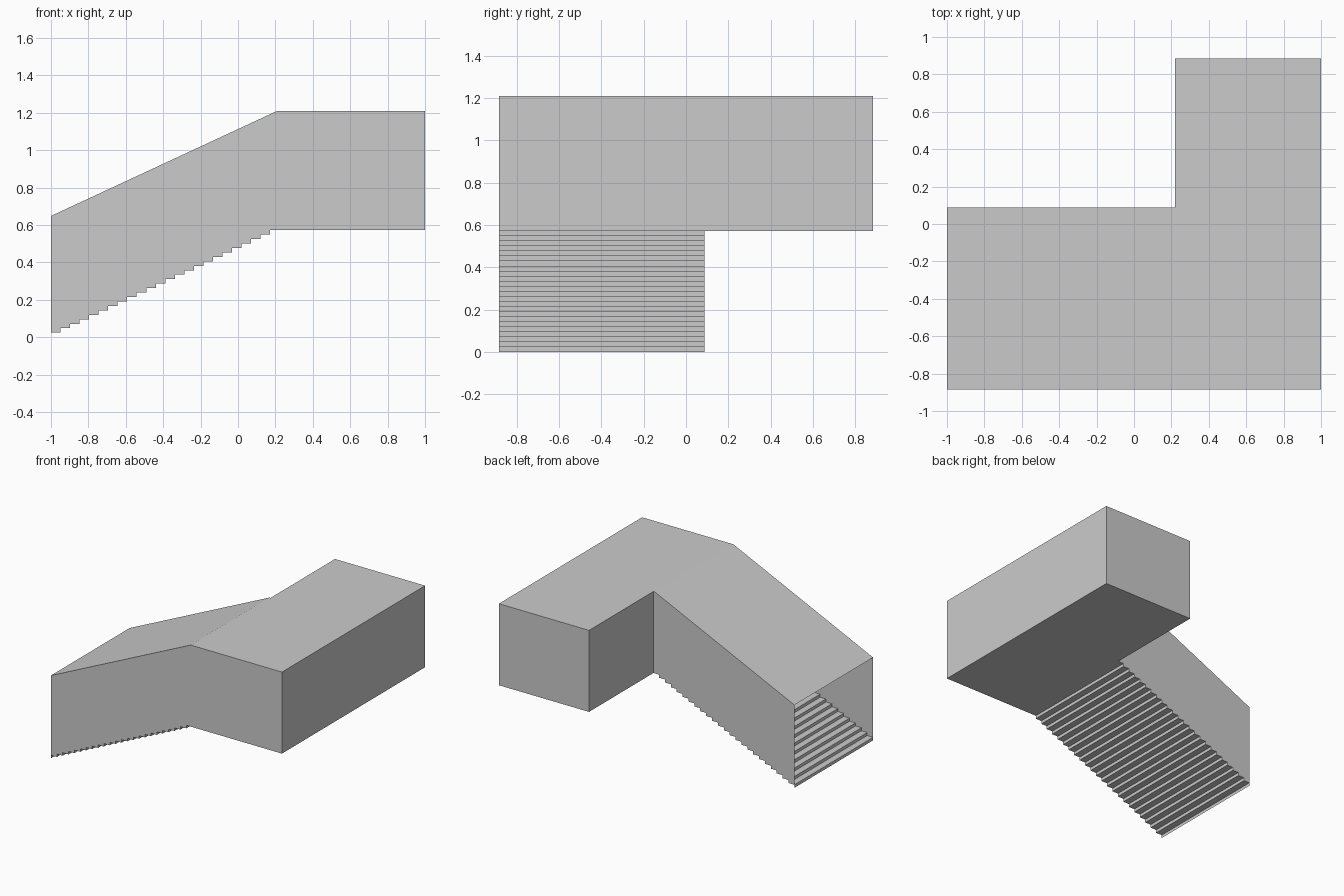
import bpy
import bmesh
from mathutils import Vector

if "Cube" in bpy.data.objects:
    bpy.data.objects.remove(bpy.data.objects["Cube"])

# Main dimensions
X0, X1 = -1.0, 1.0            # open stair end, far landing wall
Y0, YM, Y1 = -0.885, 0.088, 0.885
XL = 0.22                     # inner corner of the landing
XB = 0.21                     # roof crease
XS = 0.172                    # top of the stairs
ZF, ZT, ZE = 0.572, 1.21, 0.648   # landing floor, roof, low end of roof
RISERS = 24
rise, run = ZF / RISERS, (XS - X0) / (RISERS - 1)


def sheet(name, polygons, facing=None):
    """Thin surface from polygons; facing gives the wanted normal of each."""
    bm = bmesh.new()
    for i, poly in enumerate(polygons):
        f = bm.faces.new([bm.verts.new(p) for p in poly])
        f.normal_update()
        if facing and f.normal.dot(Vector(facing[i])) < 0:
            f.normal_flip()
    bmesh.ops.remove_doubles(bm, verts=bm.verts, dist=1e-5)
    mesh = bpy.data.meshes.new(name)
    bm.to_mesh(mesh)
    bm.free()
    obj = bpy.data.objects.new(name, mesh)
    bpy.context.collection.objects.link(obj)
    return obj


def span(a, b, ya, yb):
    """Quad that sweeps the xz segment a-b from ya to yb."""
    return [(a[0], ya, a[1]), (b[0], ya, b[1]), (b[0], yb, b[1]), (a[0], yb, a[1])]


# Stair profile in xz: riser, tread, riser ... up to the landing
steps = [(X0, 0.0)]
for i in range(RISERS):
    x = X0 + i * run
    steps.append((x, (i + 1) * rise))
    if i < RISERS - 1:
        steps.append((x + run, (i + 1) * rise))

# Stairs
sheet("stairs", [span(a, b, Y0, YM) for a, b in zip(steps, steps[1:])],
      [(-1, 0, 1)] * (len(steps) - 1))

# Landing floor
sheet("landing_floor", [[(XS, Y0, ZF), (X1, Y0, ZF), (X1, Y1, ZF),
                         (XL, Y1, ZF), (XL, YM, ZF), (XS, YM, ZF)]], [(0, 0, 1)])

# Roof: slope above the stairs and the L-shaped flat part
sheet("roof", [span((X0, ZE), (XB, ZT), Y0, YM),
               [(XB, Y0, ZT), (X1, Y0, ZT), (X1, Y1, ZT),
                (XL, Y1, ZT), (XL, YM, ZT), (XB, YM, ZT)]], [(0, 0, 1)] * 2)

# Side walls, their lower edges follow the steps
front = steps[1:] + [(X1, ZF), (X1, ZT), (XB, ZT), (X0, ZE)]
back = steps[1:] + [(XL, ZF), (XL, ZT), (XB, ZT), (X0, ZE)]
sheet("front_wall", [[(x, Y0, z) for x, z in front]], [(0, -1, 0)])
sheet("stair_back_wall", [[(x, YM, z) for x, z in back]], [(0, 1, 0)])

# Landing walls
sheet("landing_walls", [span((X1, ZF), (X1, ZT), Y0, Y1),
                        span((XL, ZF), (XL, ZT), YM, Y1),
                        [(XL, Y1, ZF), (X1, Y1, ZF), (X1, Y1, ZT), (XL, Y1, ZT)]],
      [(1, 0, 0), (-1, 0, 0), (0, 1, 0)])
